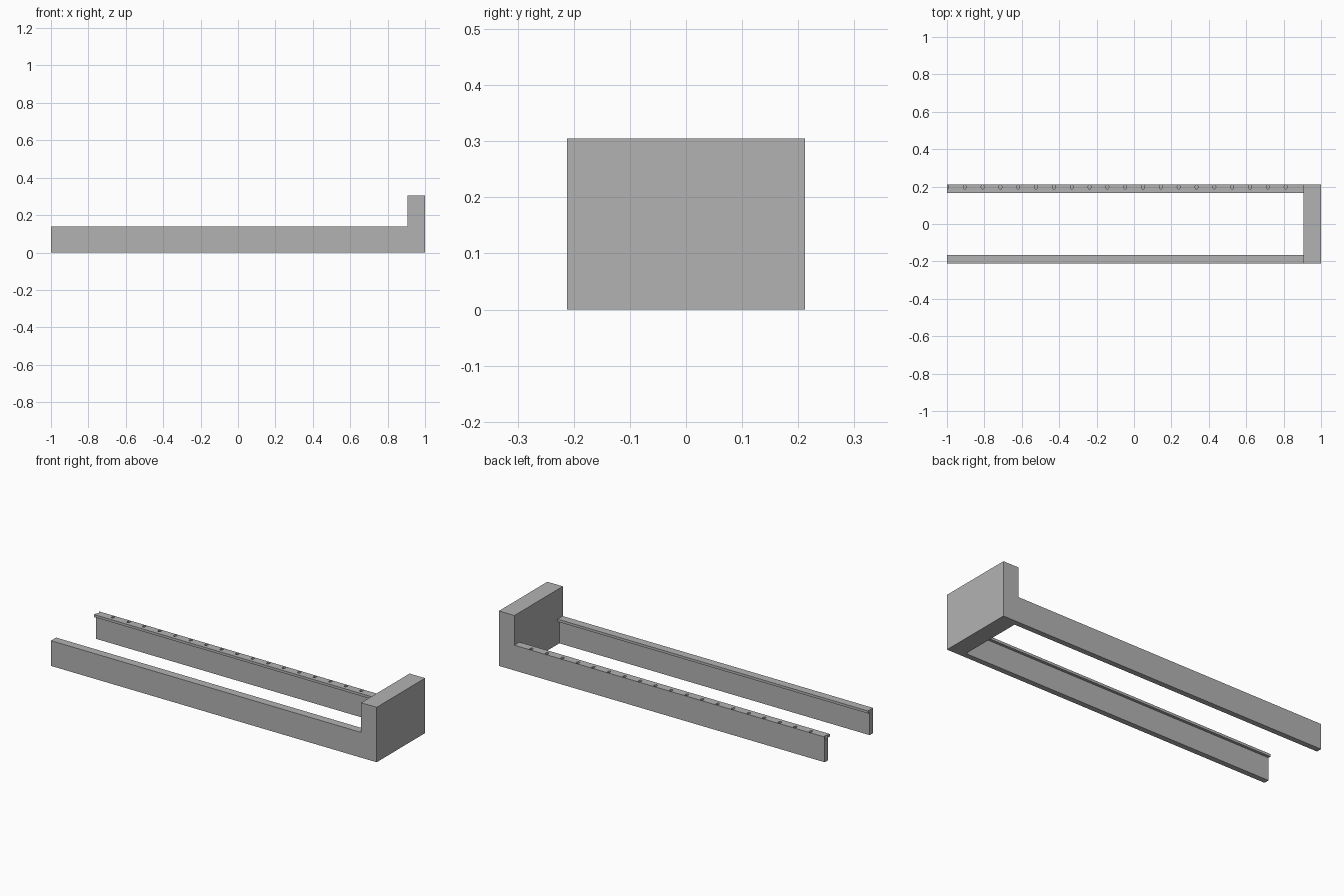
import bpy, bmesh
from mathutils import Matrix

cube = bpy.data.objects.get("Cube")
if cube:
    bpy.data.objects.remove(cube, do_unlink=True)

grey = bpy.data.materials.new("plain_grey")
grey.use_nodes = True
colour = (0.45, 0.45, 0.45, 1)
grey.diffuse_color = colour
grey.node_tree.nodes["Principled BSDF"].inputs["Base Color"].default_value = colour

HALF_Y = 0.212        # outer half width
BLOCK_X = 0.905       # inner face of the end block
RAIL_TOP = 0.14
WEB, LIP, LIP_DROP = 0.03, 0.045, 0.014


def finish(name, bm):
    bmesh.ops.recalc_face_normals(bm, faces=bm.faces)
    mesh = bpy.data.meshes.new(name)
    bm.to_mesh(mesh)
    bm.free()
    mesh.materials.append(grey)
    obj = bpy.data.objects.new(name, mesh)
    bpy.context.collection.objects.link(obj)
    return obj


def extrude_profile(name, points, direction):
    bm = bmesh.new()
    face = bm.faces.new([bm.verts.new(p) for p in points])
    new = bmesh.ops.extrude_face_region(bm, geom=[face])["geom"]
    verts = [v for v in new if isinstance(v, bmesh.types.BMVert)]
    bmesh.ops.translate(bm, verts=verts, vec=direction)
    return finish(name, bm)


# Upright end block
extrude_profile("end_block",
                [(BLOCK_X, -HALF_Y, 0), (1, -HALF_Y, 0),
                 (1, -HALF_Y, 0.305), (BLOCK_X, -HALF_Y, 0.305)],
                (0, 2 * HALF_Y, 0))


# Long rails with a small lip along the inner top edge
def rail(name, side):
    section = [(0, 0), (WEB, 0), (WEB, RAIL_TOP - LIP_DROP),
               (LIP, RAIL_TOP - LIP_DROP), (LIP, RAIL_TOP), (0, RAIL_TOP)]
    points = [(-1, side * (HALF_Y - inset), z) for inset, z in section]
    return extrude_profile(name, points, (1 + BLOCK_X, 0, 0))


rail("front_rail", -1)
back_rail = rail("back_rail", 1)

# Row of shallow oval holes in the top of the back rail
bm = bmesh.new()
for i in range(20):
    place = Matrix.Translation((-1 + i * 0.0953, 0.198, RAIL_TOP))
    bmesh.ops.create_cone(bm, cap_ends=True, segments=12, radius1=1, radius2=1, depth=1,
                          matrix=place @ Matrix.Diagonal((0.008, 0.012, 0.04, 1)))
cutter = finish("hole_cutter", bm)
cutter.hide_render = True
cutter.hide_viewport = False

cut = back_rail.modifiers.new("holes", 'BOOLEAN')
cut.operation = 'DIFFERENCE'
cut.solver = 'EXACT'
cut.object = cutter
bpy.context.view_layer.objects.active = back_rail
bpy.ops.object.modifier_apply(modifier=cut.name)
bpy.data.objects.remove(cutter, do_unlink=True)
